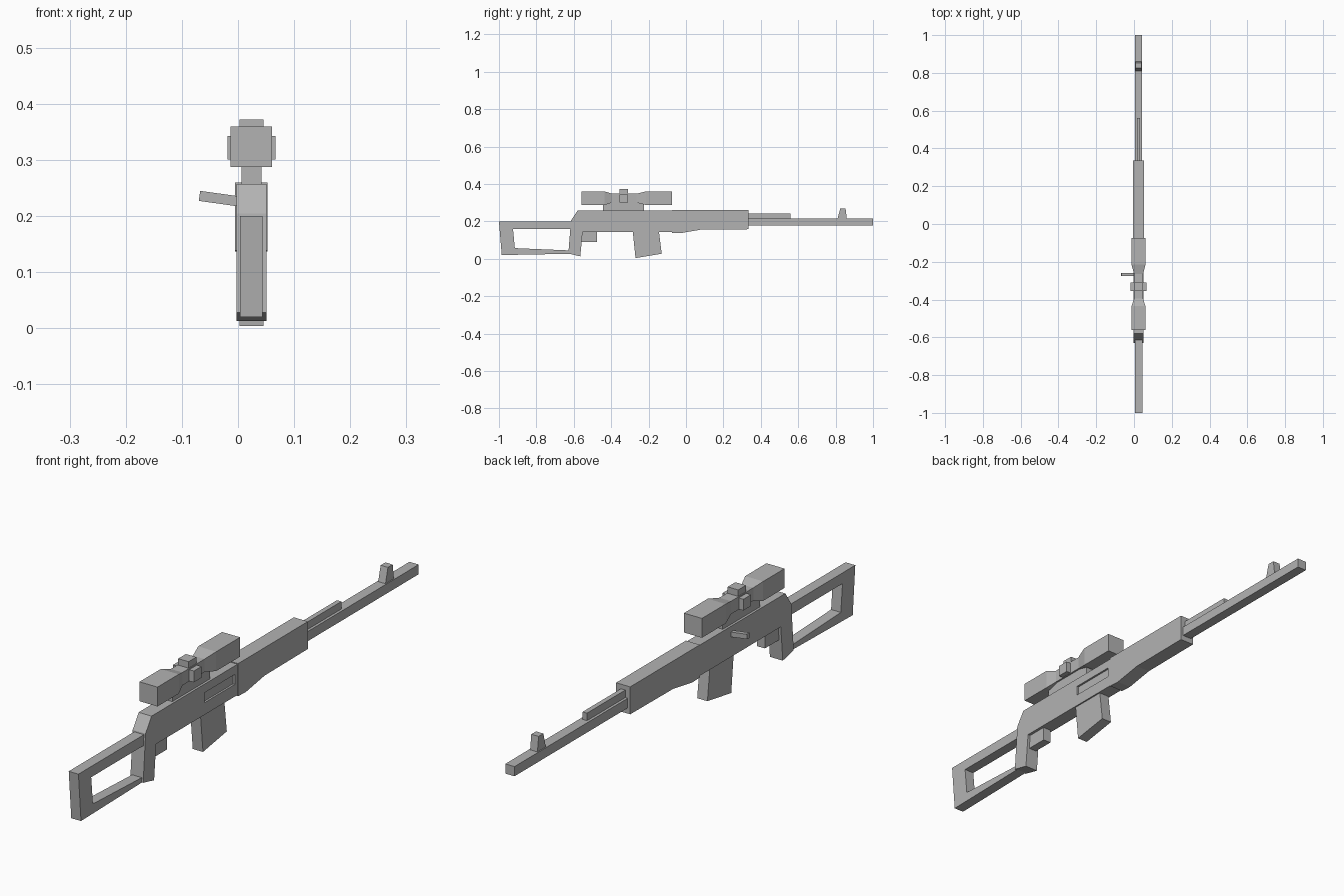
import bpy
import bmesh
from mathutils import Matrix

default = bpy.data.objects.get("Cube")
if default:
    bpy.data.objects.remove(default, do_unlink=True)

# One plain grey for everything
grey = bpy.data.materials.new("plain_grey")
grey.use_nodes = True
colour = (0.45, 0.45, 0.45, 1)
grey.diffuse_color = colour
grey.node_tree.nodes["Principled BSDF"].inputs["Base Color"].default_value = colour

MID = 0.024  # centre plane of the body in x


def finish(name, bm):
    bmesh.ops.recalc_face_normals(bm, faces=bm.faces)
    mesh = bpy.data.meshes.new(name)
    bm.to_mesh(mesh)
    bm.free()
    mesh.materials.append(grey)
    obj = bpy.data.objects.new(name, mesh)
    bpy.context.collection.objects.link(obj)
    return obj


def plate(name, width, outline, mid=MID):
    """Side outline of (y, z) points, extruded across x."""
    bm = bmesh.new()
    face = bm.faces.new([bm.verts.new((mid - width / 2, y, z)) for y, z in outline])
    moved = bmesh.ops.extrude_face_region(bm, geom=[face])["geom"]
    bmesh.ops.translate(bm, vec=(width, 0, 0),
                        verts=[v for v in moved if isinstance(v, bmesh.types.BMVert)])
    return finish(name, bm)


def box(name, width, y0, y1, z0, z1, mid=MID):
    return plate(name, width, [(y0, z0), (y1, z0), (y1, z1), (y0, z1)], mid)


# Skeleton stock, open towards the grip that closes it
plate("stock", 0.04, [(-0.605, 0.2), (-1, 0.2), (-0.985, 0.02), (-0.605, 0.027),
                      (-0.605, 0.044), (-0.915, 0.057), (-0.925, 0.16), (-0.605, 0.16)])

# Receiver and grip in one outline
receiver = plate("receiver", 0.053, [
    (-0.615, 0.205), (-0.58, 0.257), (-0.07, 0.257), (-0.07, 0.143),
    (-0.553, 0.143), (-0.565, 0.013), (-0.629, 0.028)])

# Ejection port recessed in one side
cutter = box("port_cutter", 0.02, -0.27, -0.09, 0.188, 0.225, 0.053)
cutter.hide_render = True
cut = receiver.modifiers.new("port", "BOOLEAN")
cut.operation = "DIFFERENCE"
cut.solver = "EXACT"
cut.object = cutter
bpy.context.view_layer.objects.active = receiver
bpy.ops.object.modifier_apply(modifier="port")
bpy.data.objects.remove(cutter, do_unlink=True)

# Forend, barrel and front sight
plate("handguard", 0.058, [(-0.075, 0.26), (0.335, 0.26), (0.335, 0.158),
                           (0.08, 0.156), (-0.03, 0.137), (-0.075, 0.139)])
box("barrel", 0.038, 0.33, 1, 0.179, 0.215)
box("gas_tube", 0.018, 0.33, 0.56, 0.213, 0.243)
plate("front_sight", 0.03, [(0.81, 0.213), (0.825, 0.27), (0.853, 0.27), (0.86, 0.213)])

# Magazine and trigger block
plate("magazine", 0.042, [(-0.285, 0.15), (-0.27, 0.004), (-0.13, 0.027), (-0.145, 0.15)])
box("trigger_block", 0.032, -0.56, -0.475, 0.09, 0.15)

# Bolt handle, tilted slightly upwards
bm = bmesh.new()
bmesh.ops.create_cube(bm, size=1, matrix=Matrix.Translation((-0.032, -0.268, 0.231))
                      @ Matrix.Rotation(0.14, 4, "Y") @ Matrix.Diagonal((0.074, 0.016, 0.018, 1)))
finish("bolt_handle", bm)

# Scope mount
box("scope_mount", 0.035, -0.445, -0.225, 0.25, 0.304)

# Scope body: square sections along y, wide at both ends and narrow in the middle
sections = [(-0.56, 0.037, 0.036), (-0.435, 0.037, 0.036), (-0.395, 0.024, 0.024),
            (-0.265, 0.024, 0.024), (-0.215, 0.037, 0.036), (-0.075, 0.037, 0.036)]
bm = bmesh.new()
rings = [[bm.verts.new((MID + sx * half, y, 0.324 + sz * tall))
          for sx, sz in ((-1, -1), (1, -1), (1, 1), (-1, 1))]
         for y, half, tall in sections]
for a, b in zip(rings, rings[1:]):
    for i in range(4):
        j = (i + 1) % 4
        bm.faces.new((a[i], a[j], b[j], b[i]))
bm.faces.new(rings[0])
bm.faces.new(rings[-1])
finish("scope_body", bm)

# Scope adjustment knobs
box("side_knobs", 0.086, -0.355, -0.31, 0.301, 0.343)
box("top_knob", 0.043, -0.355, -0.31, 0.335, 0.372)
